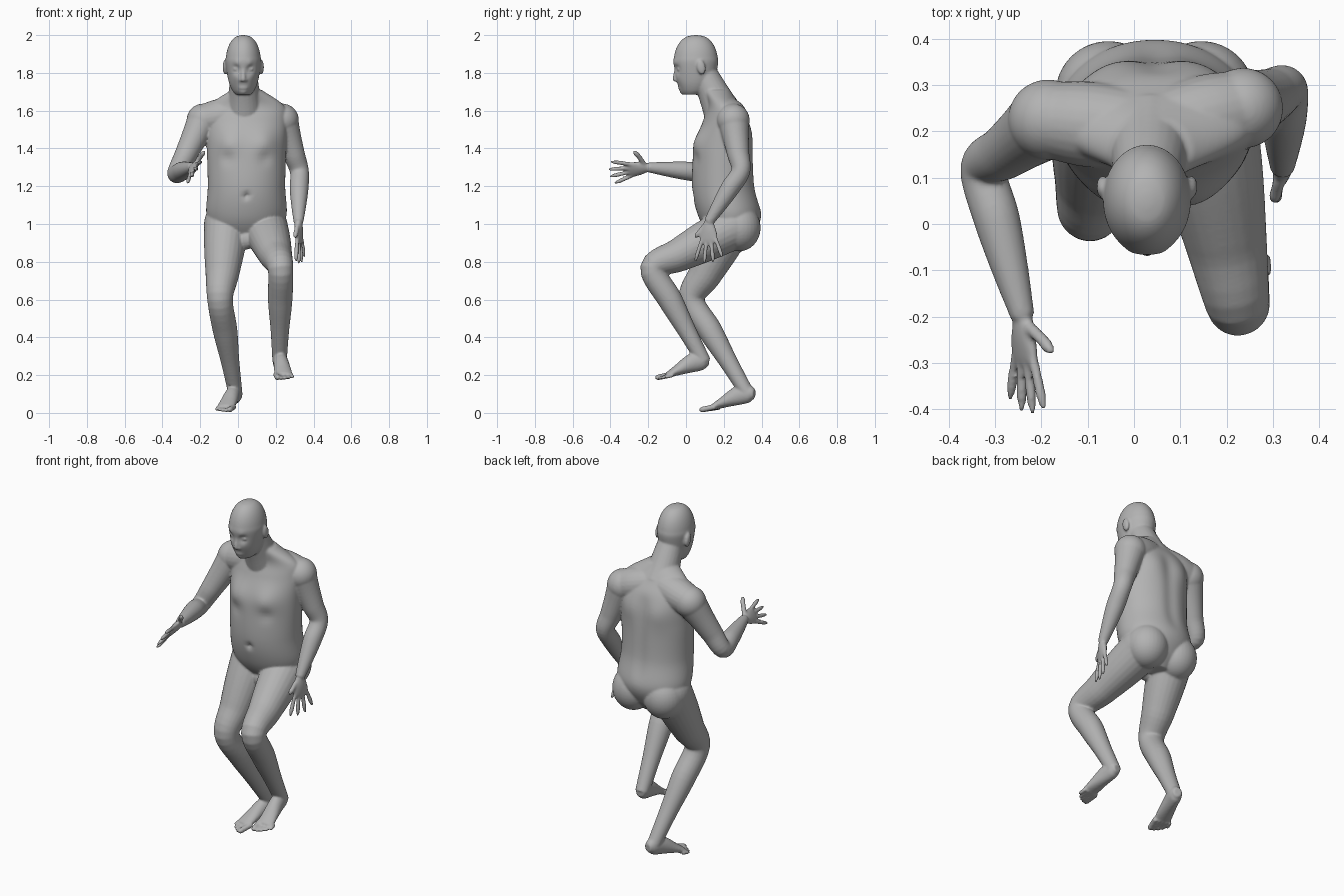
import bpy, bmesh, math
from mathutils import Vector, Matrix

if "Cube" in bpy.data.objects:
    bpy.data.objects.remove(bpy.data.objects["Cube"])

bm = bmesh.new()
RIGHTWARD, UPWARD = Vector((1, 0, 0)), Vector((0, 0, 1))


def smooth_path(stations, steps):
    """Catmull-Rom through stations of position, half width and half depth."""
    points = [Vector(station) for station in stations]
    points.insert(0, points[0] * 2 - points[1])
    points.append(points[-1] * 2 - points[-2])
    path = []
    for a, b, c, d in zip(points, points[1:], points[2:], points[3:]):
        for i in range(steps):
            t = i / steps
            path.append(b + (c - a) * (t / 2)
                        + (a * 2 - b * 5 + c * 4 - d) * (t * t / 2)
                        + (b * 3 - a - c * 3 + d) * (t ** 3 / 2))
    return path + [points[-2]]


def loft(stations, side=RIGHTWARD, axis=None, segments=24, steps=6):
    """Closed tube of elliptical rings along a smoothed path."""
    path = smooth_path(stations, steps)
    rings = []
    for i, station in enumerate(path):
        before, after = path[max(i - 1, 0)], path[min(i + 1, len(path) - 1)]
        along = axis or (after - before).to_3d().normalized()
        u = (side - along * side.dot(along)).normalized()
        v = along.cross(u)
        ring = []
        for k in range(segments):
            angle = math.tau * k / segments
            offset = u * (station[3] * math.cos(angle)) + v * (station[4] * math.sin(angle))
            ring.append(bm.verts.new(station.to_3d() + offset))
        rings.append(ring)
    for lower, upper in zip(rings, rings[1:]):
        for k in range(segments):
            n = (k + 1) % segments
            bm.faces.new((lower[k], lower[n], upper[n], upper[k]))
    bm.faces.new(rings[0][::-1])
    bm.faces.new(rings[-1])
    return [vert for ring in rings for vert in ring]


def limb(joints, girths, side=RIGHTWARD):
    """Round tube along straight bones, with girths spread evenly on each bone."""
    joints = [Vector(joint) for joint in joints]
    bones = len(joints) - 1
    per_bone = (len(girths) - 1) // bones
    stations = []
    for i, girth in enumerate(girths):
        bone = min(i // per_bone, bones - 1)
        place = joints[bone].lerp(joints[bone + 1], i / per_bone - bone)
        stations.append((*place, girth, girth))
    loft(stations, side)


def blob(centre, size, tilt=0):
    matrix = (Matrix.Translation(centre) @ Matrix.Rotation(tilt, 4, "X")
              @ Matrix.Diagonal((*size, 1)))
    bmesh.ops.create_uvsphere(bm, u_segments=32, v_segments=20, radius=1, matrix=matrix)


def bump(verts, centre, radius, push):
    """Move the surface softly forward or back around a point."""
    centre = Vector(centre)
    for vert in verts:
        distance = (vert.co - centre).length / radius
        vert.co.y += push * math.exp(-distance * distance)


def digit(base, middle, tip, girth):
    """A finger or toe with a narrowed end."""
    limb((base, middle, tip), [girth] * 4 + [girth / 2], Vector((1, 1, 1)))


def hand(wrist, aim, across, thumb_spread):
    """Flat palm and fanned fingers; across runs from little finger to index."""
    half = across.length / 2
    rows = ((0, 0.6, 0.02), (0.2, 1, 0.02), (0.4, 1.2, 0.015), (0.5, 1, 0.01))
    loft([(*wrist.lerp(aim, t), half * wide, thick) for t, wide, thick in rows], across)
    for n, reach in enumerate((0.95, 1, 0.97, 0.85)):
        fan = across * (0.5 - n / 3)
        tip = wrist.lerp(aim, reach) + fan * 1.8
        knuckle = wrist.lerp(aim, reach / 2) + fan
        digit(wrist.lerp(knuckle, 0.7), knuckle.lerp(tip, 0.4), tip, 0.011)
    digit(wrist.lerp(aim, 0.1) + across * 0.3,
          wrist.lerp(aim, 0.25) + across * thumb_spread * 0.7,
          wrist.lerp(aim, 0.37) + across * thumb_spread, 0.013)


def arm(shoulder, elbow, wrist, aim, across, thumb_spread):
    blob(shoulder, [0.087] * 3)
    limb(((0.04, 0.2, 1.6), shoulder), (0.08, 0.09, 0.092, 0.082))
    limb((shoulder, elbow, wrist), (0.085, 0.07, 0.059, 0.05, 0.05, 0.04, 0.026))
    hand(Vector(wrist), Vector(aim), Vector(across), thumb_spread)


def foot(heel, toe, inner):
    """Sole runs from heel to toe; inner is the direction of the big toe."""
    run = toe - heel
    side = run.cross(UPWARD).normalized()
    up = side.cross(run).normalized()
    side *= math.copysign(1, side.x * inner)
    rows = ((0, 0.04, 0.024, 0.026), (0.1, 0.048, 0.036, 0.046), (0.3, 0.05, 0.04, 0.05),
            (0.6, 0.03, 0.046, 0.028), (0.8, 0.016, 0.048, 0.014))
    loft([(*(heel + run * t + up * rise), wide, thick) for t, rise, wide, thick in rows], side)
    for n in range(5):
        girth = 0.01 if n else 0.015
        line = heel + side * (0.04 - n * 0.021) + up * girth
        reach = 1 - n * n / 120
        digit(line + run * 0.7, line + run * (reach - 0.1), line + run * reach, girth)


def leg(hip, knee, ankle, heel, toe, inner):
    blob(hip, [0.12] * 3)
    limb((hip, knee, ankle), (0.12, 0.108, 0.089, 0.068, 0.065, 0.049, 0.038))
    foot(Vector(heel), Vector(toe), inner)


# Torso from crotch to base of neck
MIDDLE = 0.045
torso_rows = ((0.25, 0.88, 0.06, 0.05), (0.24, 0.95, 0.17, 0.12), (0.23, 1.05, 0.212, 0.168),
              (0.2, 1.2, 0.205, 0.168), (0.2, 1.4, 0.21, 0.155), (0.21, 1.55, 0.215, 0.118),
              (0.2, 1.63, 0.195, 0.085), (0.16, 1.71, 0.08, 0.07))
torso = loft([(MIDDLE, *row) for row in torso_rows], axis=UPWARD, segments=72, steps=10)

# Chest, crease below it, shoulder blades and buttocks
for sign in (-1, 1):
    x = MIDDLE + sign * 0.1
    bump(torso, (x, 0.06, 1.43), 0.075, -0.022)
    bump(torso, (x, 0.05, 1.35), 0.04, 0.01)
    bump(torso, (x, 0.33, 1.48), 0.08, 0.015)
    blob((x, 0.28, 0.98), (0.115, 0.115, 0.125))

# Navel, spine groove and groin
bump(torso, (MIDDLE, 0.04, 1.15), 0.016, 0.02)
for n in range(12):
    bump(torso, (MIDDLE, 0.36, 1.1 + n * 0.04), 0.04, -0.006)
blob((MIDDLE, 0.155, 0.92), (0.045, 0.045, 0.055))

# Neck, then face and domed skull in one loft
limb(((0.035, 0.19, 1.6), (0.03, 0.085, 1.82)), (0.1, 0.086, 0.076, 0.066))
FACE = 0.028
rows = [(0.035, 1.685, 0.04, 0.045), (0.045, 1.71, 0.06, 0.075), (0.05, 1.76, 0.079, 0.1)]
for n in range(7):
    angle = n / 4
    shrink = math.cos(angle) ** 0.8
    rows.append((0.052, 1.85 + math.sin(angle) * 0.15, shrink * 0.094, shrink * 0.118))
head = loft([(FACE, *row) for row in rows], axis=UPWARD, segments=72, steps=10)

# Eyes in sockets, brows, cheeks, nostrils and ears
bump(head, (FACE, -0.02, 1.69), 0.025, -0.012)
for sign in (-1, 1):
    x = FACE + sign * 0.037
    bump(head, (x, -0.05, 1.82), 0.021, 0.016)
    bump(head, (x, -0.06, 1.85), 0.018, -0.005)
    bump(head, (x, -0.04, 1.775), 0.025, -0.005)
    blob((x, -0.034, 1.82), (0.017, 0.014, 0.011))
    blob((FACE + sign * 0.013, -0.05, 1.762), (0.009, 0.011, 0.008))
    blob((FACE + sign * 0.096, 0.08, 1.83), (0.013, 0.023, 0.04), 0.2)

# Nose and lips
limb(((FACE, -0.05, 1.83), (FACE, -0.058, 1.77), (FACE, -0.05, 1.758)),
     (0.01, 0.011, 0.013, 0.013, 0.012))
for z in (1.731, 1.72):
    blob((FACE, -0.031, z), (0.025, 0.011, 0.007))

# Right arm reaching forward, left arm hanging
arm(shoulder=(-0.185, 0.225, 1.55), elbow=(-0.325, 0.12, 1.27), wrist=(-0.24, -0.2, 1.3),
    aim=(-0.23, -0.41, 1.27), across=(0.04, 0, 0.065), thumb_spread=1.5)
arm(shoulder=(0.235, 0.25, 1.55), elbow=(0.325, 0.29, 1.28), wrist=(0.32, 0.12, 1.01),
    aim=(0.33, 0.12, 0.79), across=(-0.025, -0.08, 0), thumb_spread=0.9)

# Right leg standing, left leg raised
leg(hip=(-0.06, 0.24, 1), knee=(-0.095, 0.03, 0.6), ankle=(-0.015, 0.32, 0.11),
    heel=(0, 0.37, 0.06), toe=(-0.085, 0.085, 0), inner=1)
leg(hip=(0.145, 0.24, 0.98), knee=(0.225, -0.175, 0.765), ankle=(0.22, 0.095, 0.27),
    heel=(0.215, 0.13, 0.235), toe=(0.25, -0.155, 0.17), inner=-1)

# Blend the parts into one skin
bmesh.ops.recalc_face_normals(bm, faces=bm.faces)
mesh = bpy.data.meshes.new("body")
bm.to_mesh(mesh)
bm.free()
body = bpy.data.objects.new("body", mesh)
bpy.context.collection.objects.link(body)

skin = bpy.data.materials.new("plain grey")
skin.use_nodes = True
grey = (0.45, 0.45, 0.45, 1)
skin.diffuse_color = grey
skin.node_tree.nodes["Principled BSDF"].inputs["Base Color"].default_value = grey
mesh.materials.append(skin)

remesh = body.modifiers.new("skin", "REMESH")
remesh.mode = "VOXEL"
remesh.voxel_size = 0.006
remesh.use_smooth_shade = True
soften = body.modifiers.new("soften", "SMOOTH")
soften.factor = 0.5
soften.iterations = 5
